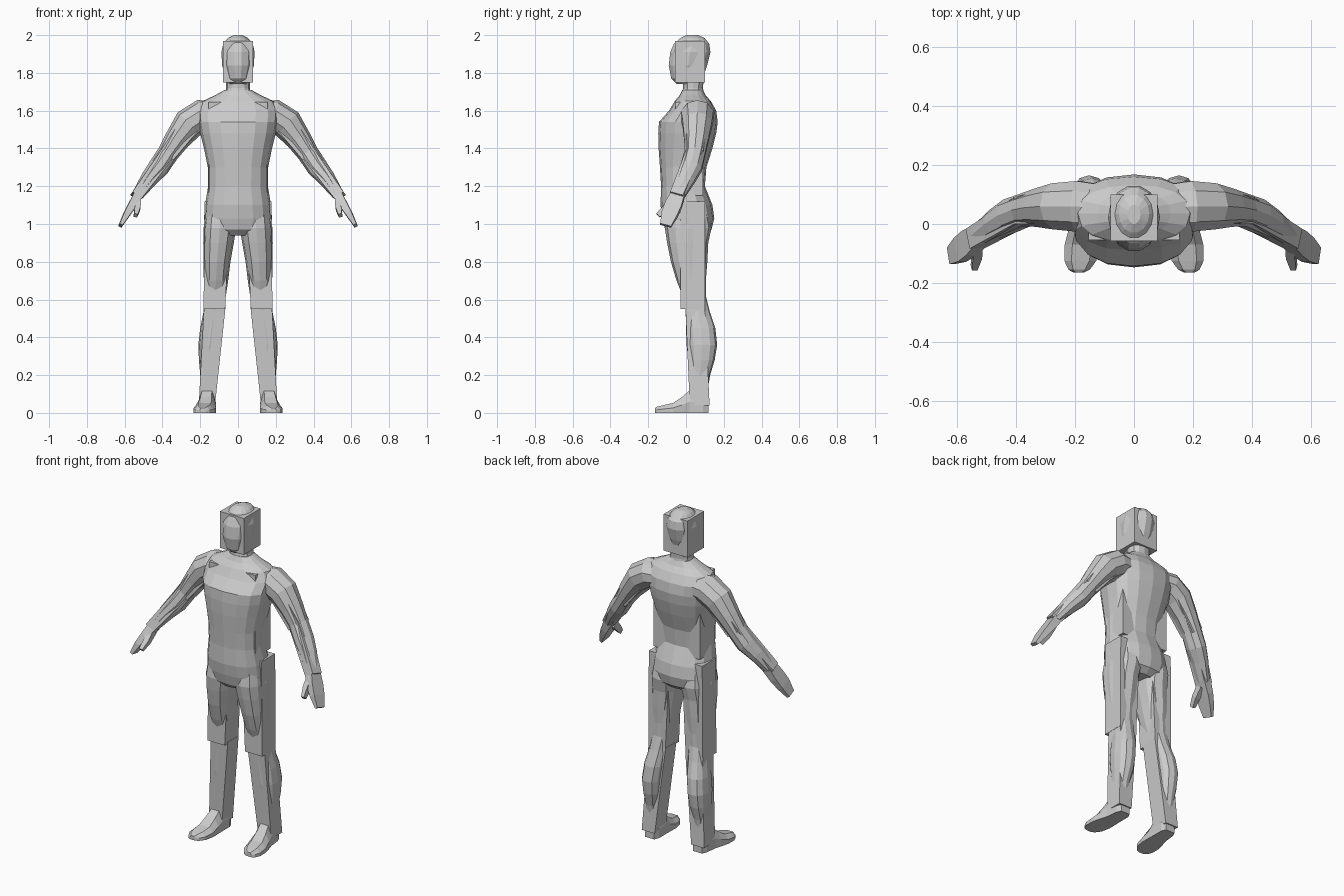
import bpy, bmesh, math
from mathutils import Vector

grey = bpy.data.materials.new("light_grey")
grey.diffuse_color = (0.6, 0.6, 0.6, 1)


def loft(name, rings, mirror=False):
    """Skin a list of equal-length point rings and cap both ends."""
    bm = bmesh.new()
    rows = [[bm.verts.new(p) for p in r] for r in rings]
    n = len(rows[0])
    for a, b in zip(rows, rows[1:]):
        for i in range(n):
            j = (i + 1) % n
            bm.faces.new((a[i], a[j], b[j], b[i]))
    bm.faces.new(rows[0])
    bm.faces.new(rows[-1])
    bmesh.ops.recalc_face_normals(bm, faces=bm.faces)
    me = bpy.data.meshes.new(name)
    bm.to_mesh(me)
    bm.free()
    me.materials.append(grey)
    ob = bpy.data.objects.new(name, me)
    bpy.context.collection.objects.link(ob)
    if mirror:
        ob.modifiers.new("other_side", 'MIRROR')
    return ob


def bend(t, power):
    return math.copysign(abs(t) ** power, t)


def level(z, x0, x1, y0, y1, n=12, power=0.85):
    """Horizontal rounded section filling the given x and y range."""
    cx, cy, rx, ry = (x0 + x1) / 2, (y0 + y1) / 2, (x1 - x0) / 2, (y1 - y0) / 2
    return [(cx + rx * bend(math.cos(a), power), cy + ry * bend(math.sin(a), power), z)
            for a in (2 * math.pi * i / n for i in range(n))]


def rect(z, x0, x1, y0, y1):
    return [(x0, y0, z), (x1, y0, z), (x1, y1, z), (x0, y1, z)]


def limb(name, path, n=10, phase=0.0):
    """Tube along (x, y, z, width, depth) stations, square to the path."""
    pts = [Vector(p[:3]) for p in path]
    rings = []
    for i, p in enumerate(path):
        t = (pts[min(i + 1, len(pts) - 1)] - pts[max(i - 1, 0)]).normalized()
        u = Vector((0, 1, 0)).cross(t).normalized()
        v = t.cross(u)
        rings.append([pts[i] + u * p[3] * math.cos(a) + v * p[4] * math.sin(a)
                      for a in (2 * math.pi * k / n + phase for k in range(n))])
    return loft(name, rings, True)


# torso: z, half width, front, back
torso = [(0.94, 0.09, -0.08, 0.10), (0.97, 0.165, -0.11, 0.135), (1.03, 0.18, -0.125, 0.15),
         (1.1, 0.175, -0.135, 0.14), (1.2, 0.158, -0.132, 0.10), (1.3, 0.16, -0.138, 0.108),
         (1.4, 0.18, -0.145, 0.14), (1.48, 0.2, -0.147, 0.16), (1.54, 0.21, -0.143, 0.168),
         (1.6, 0.215, -0.09, 0.16), (1.65, 0.19, -0.06, 0.132), (1.68, 0.125, -0.035, 0.105),
         (1.71, 0.07, -0.02, 0.09)]
loft("torso", [level(z, -w, w, a, b, 16) for z, w, a, b in torso])
loft("chest_block", [rect(1.15, -0.155, 0.155, -0.055, 0.09),
                     rect(1.645, -0.155, 0.155, -0.055, 0.09)])

# neck and head
loft("neck", [level(1.66, -0.075, 0.075, -0.03, 0.1), level(1.72, -0.063, 0.063, -0.015, 0.09),
              level(1.79, -0.063, 0.063, -0.015, 0.095)])
head = [(1.74, 0.045, -0.05, 0.07), (1.77, 0.065, -0.08, 0.09), (1.84, 0.084, -0.094, 0.115),
        (1.91, 0.088, -0.086, 0.132), (1.955, 0.078, -0.066, 0.125), (1.985, 0.052, -0.03, 0.1),
        (2.0, 0.022, 0.0, 0.065)]
loft("head", [level(z, -w, w, a, b, 14, 1) for z, w, a, b in head])
loft("head_block", [rect(1.75, -0.08, 0.08, -0.058, 0.1), rect(1.97, -0.08, 0.08, -0.058, 0.1)])

# legs: z, inner x, outer x, front, back
leg = [(0.1, 0.125, 0.195, 0.025, 0.11), (0.2, 0.118, 0.2, 0.02, 0.128),
       (0.28, 0.102, 0.207, 0.012, 0.152), (0.36, 0.094, 0.21, 0.003, 0.165),
       (0.45, 0.083, 0.2, 0.0, 0.155), (0.54, 0.075, 0.182, -0.002, 0.125),
       (0.62, 0.064, 0.177, -0.018, 0.105), (0.7, 0.052, 0.181, -0.05, 0.105),
       (0.8, 0.04, 0.183, -0.08, 0.113), (0.9, 0.022, 0.184, -0.1, 0.118),
       (0.98, 0.01, 0.182, -0.112, 0.135), (1.06, 0.02, 0.17, -0.1, 0.12)]
loft("leg", [level(*r) for r in leg], True)
loft("thigh_block", [rect(0.55, 0.068, 0.182, -0.03, 0.1), rect(1.12, 0.04, 0.178, -0.03, 0.1)], True)
loft("shin_block", [rect(0.04, 0.122, 0.208, 0.02, 0.125), rect(0.56, 0.066, 0.18, -0.003, 0.1)], True)


# feet: lengthwise sections of y, inner x, outer x, top
def foot_section(y, x0, x1, top):
    e = (x1 - x0) * 0.22
    return [(x0, y, 0), (x1, y, 0), (x1, y, top * 0.5), (x1 - e, y, top), (x0 + e, y, top),
            (x0, y, top * 0.5)]


foot = [(0.118, 0.13, 0.19, 0.06), (0.09, 0.118, 0.202, 0.11), (0.02, 0.118, 0.21, 0.12),
        (-0.02, 0.117, 0.222, 0.085), (-0.07, 0.116, 0.235, 0.052),
        (-0.125, 0.128, 0.236, 0.04), (-0.155, 0.15, 0.222, 0.032), (-0.165, 0.17, 0.205, 0.025)]
loft("foot", [foot_section(*f) for f in foot], True)

# arms: shoulder to wrist
limb("arm", [(0.1, 0.055, 1.58, 0.07, 0.08), (0.19, 0.06, 1.575, 0.085, 0.09),
             (0.26, 0.06, 1.53, 0.085, 0.082), (0.32, 0.055, 1.45, 0.068, 0.068),
             (0.37, 0.047, 1.375, 0.057, 0.058), (0.42, 0.028, 1.3, 0.056, 0.06),
             (0.47, 0.0, 1.24, 0.046, 0.052), (0.53, -0.042, 1.155, 0.032, 0.04)])
q = math.pi / 4
limb("forearm_block", [(0.375, 0.045, 1.37, 0.055, 0.06), (0.54, -0.05, 1.145, 0.042, 0.05)], 4, q)
limb("upper_arm_block", [(0.25, 0.06, 1.53, 0.075, 0.08), (0.375, 0.045, 1.365, 0.06, 0.065)], 4, q)

# hands: flat palm with fingers, and a thumb
limb("hand", [(0.525, -0.04, 1.16, 0.036, 0.05), (0.56, -0.066, 1.1, 0.03, 0.062),
              (0.59, -0.088, 1.05, 0.024, 0.06), (0.622, -0.108, 0.992, 0.013, 0.042)], 4, q)
limb("thumb", [(0.53, -0.06, 1.13, 0.024, 0.032), (0.532, -0.105, 1.085, 0.022, 0.026),
               (0.542, -0.148, 1.045, 0.014, 0.018)], 4, q)
